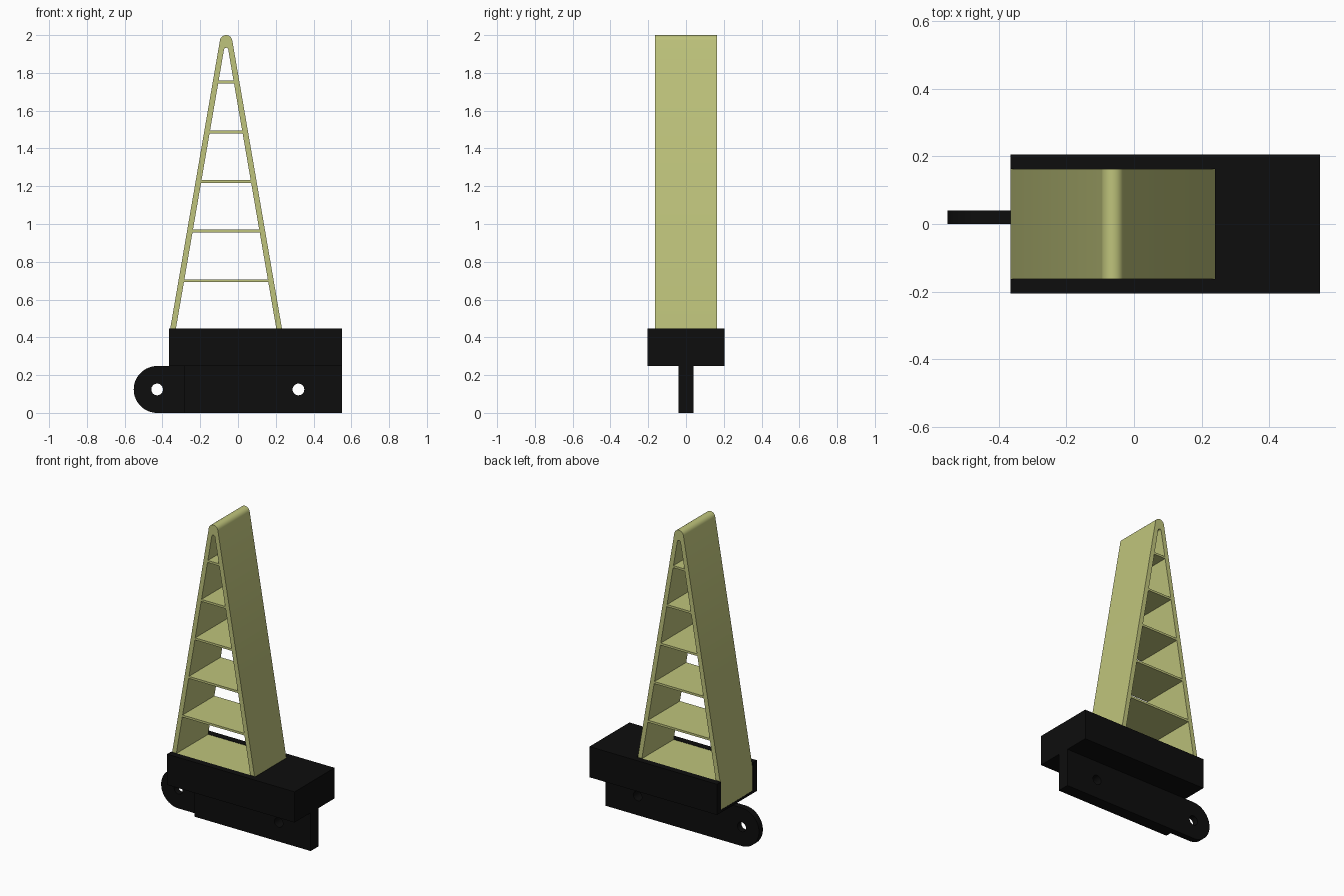
import bpy, bmesh
from math import sin, cos, atan2, pi, radians

if "Cube" in bpy.data.objects:
    bpy.data.objects.remove(bpy.data.objects["Cube"])


def material(name, color):
    m = bpy.data.materials.new(name)
    m.diffuse_color = (*color, 1)
    m.use_nodes = True
    m.node_tree.nodes["Principled BSDF"].inputs["Base Color"].default_value = m.diffuse_color
    return m


BLACK = material("black_plastic", (0.004, 0.004, 0.004))
SOFT = material("soft_yellow", (0.52, 0.55, 0.20))


def arc(cx, cz, r, a0, a1, n):
    """Points on an arc, angles in degrees."""
    return [(cx + r * cos(radians(a0 + (a1 - a0) * i / n)),
             cz + r * sin(radians(a0 + (a1 - a0) * i / n))) for i in range(n + 1)]


def circle(cx, cz, r, n=32):
    return arc(cx, cz, r, 0, 360, n)[:-1]


def plate(name, loops, y0, y1, mat):
    """Extrude x-z outlines (first is outer, rest are holes) from y0 to y1."""
    cu = bpy.data.curves.new(name, 'CURVE')
    cu.dimensions = '2D'
    cu.fill_mode = 'BOTH'
    cu.extrude = (y1 - y0) / 2
    for pts in loops:
        s = cu.splines.new('POLY')
        s.points.add(len(pts) - 1)
        for p, (x, z) in zip(s.points, pts):
            p.co = (x, z, 0, 1)
        s.use_cyclic_u = True
    ob = bpy.data.objects.new(name, cu)
    bpy.context.collection.objects.link(ob)
    ob.rotation_euler = (pi / 2, 0, 0)
    ob.location.y = (y0 + y1) / 2
    bpy.ops.object.select_all(action='DESELECT')
    bpy.context.view_layer.objects.active = ob
    ob.select_set(True)
    bpy.ops.object.convert(target='MESH')
    ob = bpy.context.object
    bm = bmesh.new()
    bm.from_mesh(ob.data)
    bmesh.ops.remove_doubles(bm, verts=bm.verts, dist=1e-5)
    bmesh.ops.recalc_face_normals(bm, faces=bm.faces)
    bm.to_mesh(ob.data)
    bm.free()
    ob.data.materials.clear()
    ob.data.materials.append(mat)
    bpy.ops.object.shade_smooth_by_angle(angle=radians(30))
    return ob


def box(name, lo, hi, mat=None):
    bpy.ops.mesh.primitive_cube_add(size=1, location=[(a + b) / 2 for a, b in zip(lo, hi)])
    ob = bpy.context.object
    ob.name = name
    ob.scale = [b - a for a, b in zip(lo, hi)]
    bpy.ops.object.transform_apply(location=False, rotation=False, scale=True)
    if mat:
        ob.data.materials.append(mat)
    return ob


# Flexible ribbed finger: tapered walls, rounded tip, thin rungs
CX, R, TIP = -0.063, 0.033, 1.967
HALF, FOOT, FLOOR, BOTTOM = 0.302, 0.41, 0.445, 0.265
SLOPE = 0.1724
tilt = atan2(SLOPE, 1) * 180 / pi
outer = [(CX - HALF, BOTTOM), (CX + HALF, BOTTOM), (CX + HALF, FOOT)]
outer += arc(CX, TIP, R, tilt, 180 - tilt, 16) + [(CX - HALF, FOOT)]


def inner_half(z):
    return HALF - (z - FOOT) * SLOPE - 0.030


windows = []
low = FLOOR
for rung in (0.70, 0.963, 1.225, 1.487, 1.752):
    a, b = inner_half(low), inner_half(rung - 0.007)
    windows.append([(CX - a, low), (CX + a, low), (CX + b, rung - 0.007), (CX - b, rung - 0.007)])
    low = rung + 0.007
a, r = inner_half(low), inner_half(1.922)
windows.append([(CX - a, low), (CX + a, low)] + arc(CX, 1.922, r, tilt, 180 - tilt, 8))
plate("ribbed_finger", [outer] + windows, -0.163, 0.163, SOFT)

# Holder block with a pocket open at the left end
H = 0.248
holder = box("holder_block", (-0.366, -0.205, H), (0.55, 0.205, 0.447), BLACK)
cutter = box("pocket_cutter", (-0.5, -0.163, BOTTOM), (CX + HALF, 0.163, 0.6))
cutter.hide_render = True
mod = holder.modifiers.new("pocket", 'BOOLEAN')
mod.object = cutter
mod.solver = 'EXACT'
bpy.context.view_layer.objects.active = holder
bpy.ops.object.modifier_apply(modifier="pocket")
bpy.data.objects.remove(cutter)

# Mounting plate under the holder, with a half-thickness hinge lug
STEP, PX, PZ, HOLE = -0.285, -0.428, H / 2, 0.031
plate("mount_plate", [[(STEP, 0), (0.55, 0), (0.55, H), (STEP, H)], circle(0.32, PZ, HOLE)],
      -0.04, 0.04, BLACK)
plate("hinge_lug", [[(STEP, 0), (STEP, H)] + arc(PX, PZ, H / 2, 90, 270, 32),
                    circle(PX, PZ, HOLE)], 0, 0.04, BLACK)
